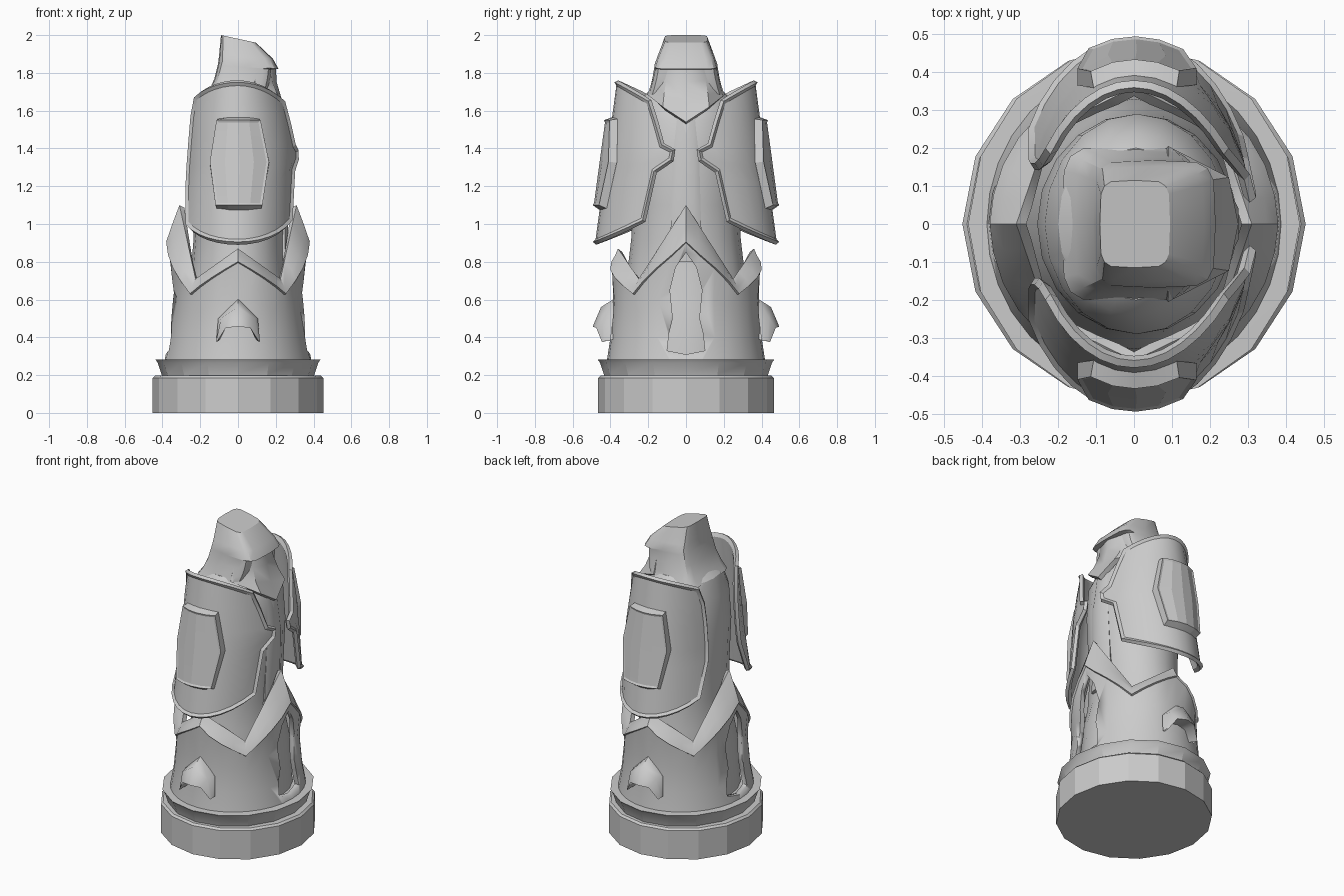
import bpy, bmesh, math

if "Cube" in bpy.data.objects:
    bpy.data.objects.remove(bpy.data.objects["Cube"])

def pw(x, pts):
    """Piecewise linear lookup."""
    if x <= pts[0][0]:
        return pts[0][1]
    for (a, va), (b, vb) in zip(pts, pts[1:]):
        if x <= b:
            return va + (vb - va) * (x - a) / (b - a)
    return pts[-1][1]

def part(name, rows, closed=False, caps=False, rim=None, thick=0, angle=30):
    """Skin rows of points; optional sunken rim inset, thickness and end caps."""
    bm = bmesh.new()
    vs = [[bm.verts.new(p) for p in r] for r in rows]
    n = len(rows[0])
    for a, b in zip(vs, vs[1:]):
        for i in range(n if closed else n - 1):
            j = (i + 1) % n
            bm.faces.new((a[i], a[j], b[j], b[i]))
    if caps:
        bm.faces.new(vs[0])
        bm.faces.new(vs[-1])
    bmesh.ops.recalc_face_normals(bm, faces=bm.faces)
    out = 0
    for f in bm.faces:
        c = f.calc_center_median()
        out += f.calc_area() * (f.normal.x * c.x + f.normal.y * c.y)
    if out < 0:
        bmesh.ops.reverse_faces(bm, faces=bm.faces)
    if rim:
        bmesh.ops.inset_region(bm, faces=bm.faces[:], thickness=rim[0], depth=rim[1],
                               use_boundary=True, use_even_offset=True)
    me = bpy.data.meshes.new(name)
    bm.to_mesh(me)
    bm.free()
    ob = bpy.data.objects.new(name, me)
    bpy.context.collection.objects.link(ob)
    bpy.ops.object.select_all(action='DESELECT')
    ob.select_set(True)
    bpy.context.view_layer.objects.active = ob
    if thick:
        m = ob.modifiers.new("thickness", 'SOLIDIFY')
        m.thickness, m.offset = thick, -1
        bpy.ops.object.modifier_apply(modifier=m.name)
    bpy.ops.object.shade_smooth_by_angle(angle=math.radians(angle))
    return ob

def ring(z, xb, xf, hy, n=16, p=1.0, tilt=0):
    """Rounded section from xb to xf; p < 1 is boxier; tilt lowers the front."""
    pts = []
    for i in range(n):
        a = 2 * math.pi * i / n
        c, s = math.cos(a), math.sin(a)
        c = math.copysign(abs(c) ** p, c)
        s = math.copysign(abs(s) ** p, s)
        pts.append(((xb + xf) / 2 + c * (xf - xb) / 2, s * hy, z - tilt * c))
    return pts

# Round base and flared collar
part("base", [ring(z, -r, r, r + .013) for z, r in
              ((0, .452), (.185, .452), (.197, .44))], True, True, angle=20)
part("base_collar", [ring(z, -r, r, r + .03) for z, r in
                     ((.19, .40), (.205, .405), (.265, .425), (.282, .437), (.285, .36))],
     True, True, angle=20)

# Body column inside the skirt and shoulder plates
part("body", [ring(*r, n=20) for r in (
    (.28, -.31, .31, .34), (.6, -.285, .285, .33), (.75, -.25, .25, .31), (.92, -.235, .245, .29),
    (1.1, -.245, .26, .28), (1.35, -.255, .27, .29), (1.55, -.235, .25, .29),
    (1.66, -.2, .2, .24), (1.7, -.15, .16, .2))], True, True)
part("chest_strip", [[(x - .015, -w, z), (x, -w * .6, z), (x, w * .6, z), (x - .015, w, z)] for z, x, w in (
    (.8, .265, .09), (1.0, .265, .08), (1.35, .275, .07), (1.6, .24, .07))], thick=.03)

# Skirt with a zigzag raised band; the top edge runs straight from tip to valley
RX = [(.27, .39), (.36, .37), (.6, .345), (.8, .365), (.97, .37), (1.1, .31)]
RY = [(.27, .42), (.4, .40), (.62, .385), (.75, .40), (.87, .36)]
N = 32

def skirt_row(level):
    row = []
    for i in range(N):
        a = 2 * math.pi * i / N
        ca, sa = math.cos(a), math.sin(a)
        k = abs(i % 16 - 8) / 8            # 1 at +-x, 0 at +-y
        d = abs(2 * k - 1)                 # 1 on peaks, 0 in valleys
        tip, width = ((.31, 0, 1.1), .2) if k > .5 else ((0, .36, .87), .075)
        top = [v + (t - v) * d for v, t in zip((.225, .25, .71), tip)]
        top[0] = math.copysign(top[0], ca)
        top[1] = math.copysign(top[1], sa)
        low = top[2] - .085 - (width - .085) * d
        z = (.27, .40, .40 + (low - .40) * .55, low, low + .006, (low + top[2]) / 2, top[2])[level]
        grow = .012 if level > 3 else 0
        p = [ca * (pw(z, RX) + grow), sa * (pw(z, RY) + grow), z]
        w = {5: .35, 6: 1}.get(level, 0)
        row.append([p[0] + (top[0] - p[0]) * w, p[1] + (top[1] - p[1]) * w, z])
    return row

skirt = part("skirt", [skirt_row(l) for l in range(7)], True, thick=.03)

# Leaf-shaped openings at the front and back of the skirt
half = [(0, .85), (.055, .77), (.085, .65), (.07, .5), (.09, .42), (.1, .33), (0, .31)]
leaf = half + [(-y, z) for y, z in half[-2:0:-1]]
cutter = part("opening_cutter", [[(x, y, z) for y, z in leaf] for x in (-.5, .5)], True, True)
bm = bmesh.new()
bm.from_mesh(cutter.data)
bmesh.ops.recalc_face_normals(bm, faces=bm.faces)
bm.to_mesh(cutter.data)
bm.free()
cutter.hide_render = True
cutter.hide_set(True)
cut = skirt.modifiers.new("openings", 'BOOLEAN')
cut.operation, cut.object, cut.solver = 'DIFFERENCE', cutter, 'EXACT'

# Shoulder plates: outline rows give centre height, then front and back edge (y, z)
ROWS = [(.905, (.23, 1.02), (.25, 1.0)), (1.2, (.17, 1.28), (.17, 1.2)), (1.3, (.08, 1.34), (.16, 1.3)),
        (1.36, (.07, 1.39), (.16, 1.37)), (1.43, (.13, 1.42), (.16, 1.45)),
        (1.6, (.165, 1.54), (.17, 1.57)), (1.75, (.2, 1.65), (.2, 1.67))]
FRONT = [(.9, .33), (1.02, .33), (1.38, .327), (1.65, .29), (1.75, .26)]
BACK = [(.9, .34), (1.2, .30), (1.5, .28), (1.65, .275), (1.75, .26)]

def plate_ry(z):
    return .378 + (1.755 - z) * .135

def plate_point(side, z, ang, off=0):
    rx = pw(z, FRONT if ang > 0 else BACK)
    return (math.sin(ang) * (rx + off), side * math.cos(ang) * (plate_ry(z) + off), z)

for side, label in ((-1, "right"), (1, "left")):
    rows = []
    for zc, front, back in ROWS:
        row = []
        for i in range(-6, 7):
            t = i / 6
            ye, ze = front if t > 0 else back
            z = zc + (ze - zc) * t * t
            row.append(plate_point(side, z, t * math.acos(ye / plate_ry(ze))))
        rows.append(row)
    part(label + "_shoulder_plate", rows, rim=(.016, -.012), thick=.022, angle=25)

    # Hexagonal badge following the plate
    rows = []
    for z, x0, x1 in ((1.1, -.12, .13), (1.33, -.15, .165), (1.55, -.115, .12)):
        row = []
        for i in range(5):
            x = x0 + (x1 - x0) * i / 4
            rx = pw(z, FRONT if x > 0 else BACK) + .03
            row.append(plate_point(side, z, math.asin(x / rx), .028))
        rows.append(row)
    part(label + "_badge", rows, rim=(.012, -.006), thick=.045, angle=12)

    # Small hooded clasp low on the skirt
    rows = []
    for prof in (((.115, .40, .38), (.105, .385, .5), (0, .38, .605)),
                 ((.116, .43, .38), (.09, .44, .5), (0, .45, .56)),
                 ((.112, .445, .375), (.065, .475, .45), (0, .494, .457)),
                 ((.095, .38, .39), (.06, .38, .46), (0, .38, .47))):
        mirrored = [(-x, y, z) for x, y, z in prof[:2]] + [(x, y, z) for x, y, z in prof[::-1]]
        rows.append([(x, side * y, z) for x, y, z in mirrored])
    part(label + "_clasp", rows, angle=55)

# Helmet: boxy hood with flared neck guard, brow and flat sloping crown
part("helmet", [ring(*r, n=16, p=.4, tilt=t) for r, t in (
    ((1.67, -.19, .155, .205), -.02), ((1.71, -.155, .165, .193), -.01), ((1.77, -.125, .175, .178), 0),
    ((1.83, -.107, .18, .168), .012), ((1.84, -.104, .215, .168), .02), ((1.885, -.1, .185, .152), .01),
    ((1.98, -.09, .095, .115), .02))], True, True)

# Face mask ending in a pointed bib
rows = []
for x, w, zs, zm, zc in ((.2, .155, 1.85, 1.84, 1.83), (.205, .175, 1.77, 1.76, 1.75),
                         (.235, .195, 1.71, 1.68, 1.65), (.275, .205, 1.685, 1.62, 1.54)):
    rows.append([(.09, -w, zs), (x - .025, -w * .6, zm), (x, 0, zc), (x - .025, w * .6, zm), (.09, w, zs)])
part("face_mask", rows, thick=.03, angle=40)
